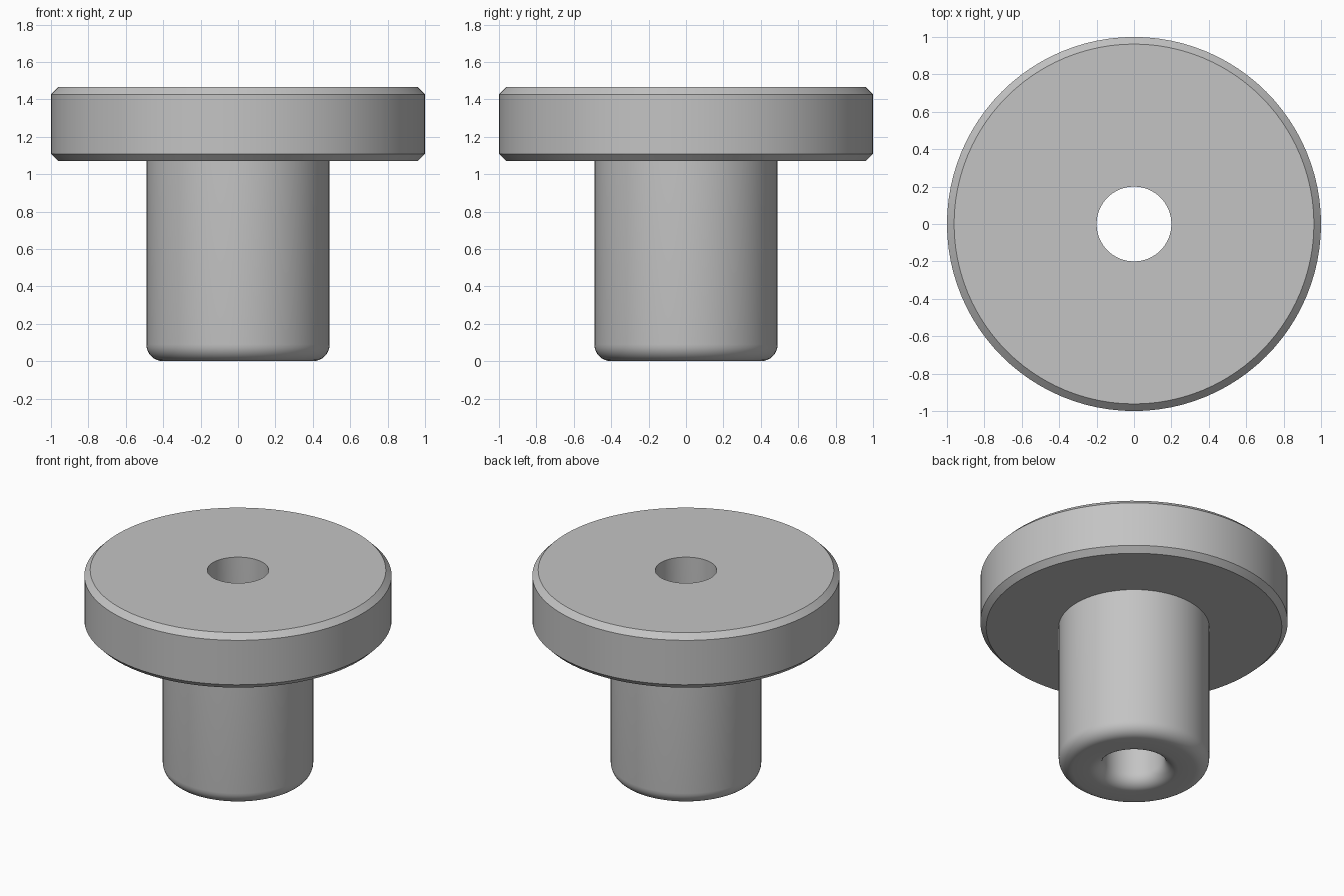
import bpy, bmesh
from math import sin, cos, pi, radians

cube = bpy.data.objects.get("Cube")
if cube:
    bpy.data.objects.remove(cube, do_unlink=True)

HOLE, SHAFT, FLANGE = 0.2, 0.49, 1.0      # radii
UNDERSIDE, TOP = 1.07, 1.465              # flange heights
CHAMFER, FILLET = 0.038, 0.09
STEPS, SIDES = 8, 96

steel = bpy.data.materials.new("grey steel")
steel.use_nodes = True
grey = (0.55, 0.55, 0.55, 1)
steel.diffuse_color = grey
steel.node_tree.nodes["Principled BSDF"].inputs["Base Color"].default_value = grey


def arc(center_r, center_z, start, end):
    """Points of a rounded corner in the (radius, height) plane."""
    angles = [radians(start + (end - start) * i / STEPS) for i in range(STEPS + 1)]
    return [(center_r + FILLET * cos(a), center_z + FILLET * sin(a)) for a in angles]


def lathe(name, profile):
    """Turn a closed profile around the z axis."""
    bm = bmesh.new()
    rings = []
    for i in range(SIDES):
        a = 2 * pi * i / SIDES
        rings.append([bm.verts.new((r * cos(a), r * sin(a), z)) for r, z in profile])
    for i, ring in enumerate(rings):
        following = rings[(i + 1) % SIDES]
        for j in range(len(profile)):
            k = (j + 1) % len(profile)
            bm.faces.new((ring[j], following[j], following[k], ring[k]))
    bmesh.ops.recalc_face_normals(bm, faces=bm.faces)
    mesh = bpy.data.meshes.new(name)
    bm.to_mesh(mesh)
    bm.free()
    mesh.materials.append(steel)
    obj = bpy.data.objects.new(name, mesh)
    bpy.context.collection.objects.link(obj)
    bpy.ops.object.select_all(action='DESELECT')
    obj.select_set(True)
    bpy.context.view_layer.objects.active = obj
    bpy.ops.object.shade_smooth_by_angle(angle=radians(30))
    return obj


# Rounded lower end of the shaft: bore mouth, then outer edge
bore_mouth = arc(HOLE + FILLET, FILLET, 180, 270)
shaft_end = arc(SHAFT - FILLET, FILLET, 270, 360)

# Chamfered flange on top of the shaft
flange = [
    (SHAFT, UNDERSIDE),
    (FLANGE - CHAMFER, UNDERSIDE),
    (FLANGE, UNDERSIDE + CHAMFER),
    (FLANGE, TOP - CHAMFER),
    (FLANGE - CHAMFER, TOP),
    (HOLE, TOP),
]

lathe("flanged_bushing", bore_mouth + shaft_end + flange)
